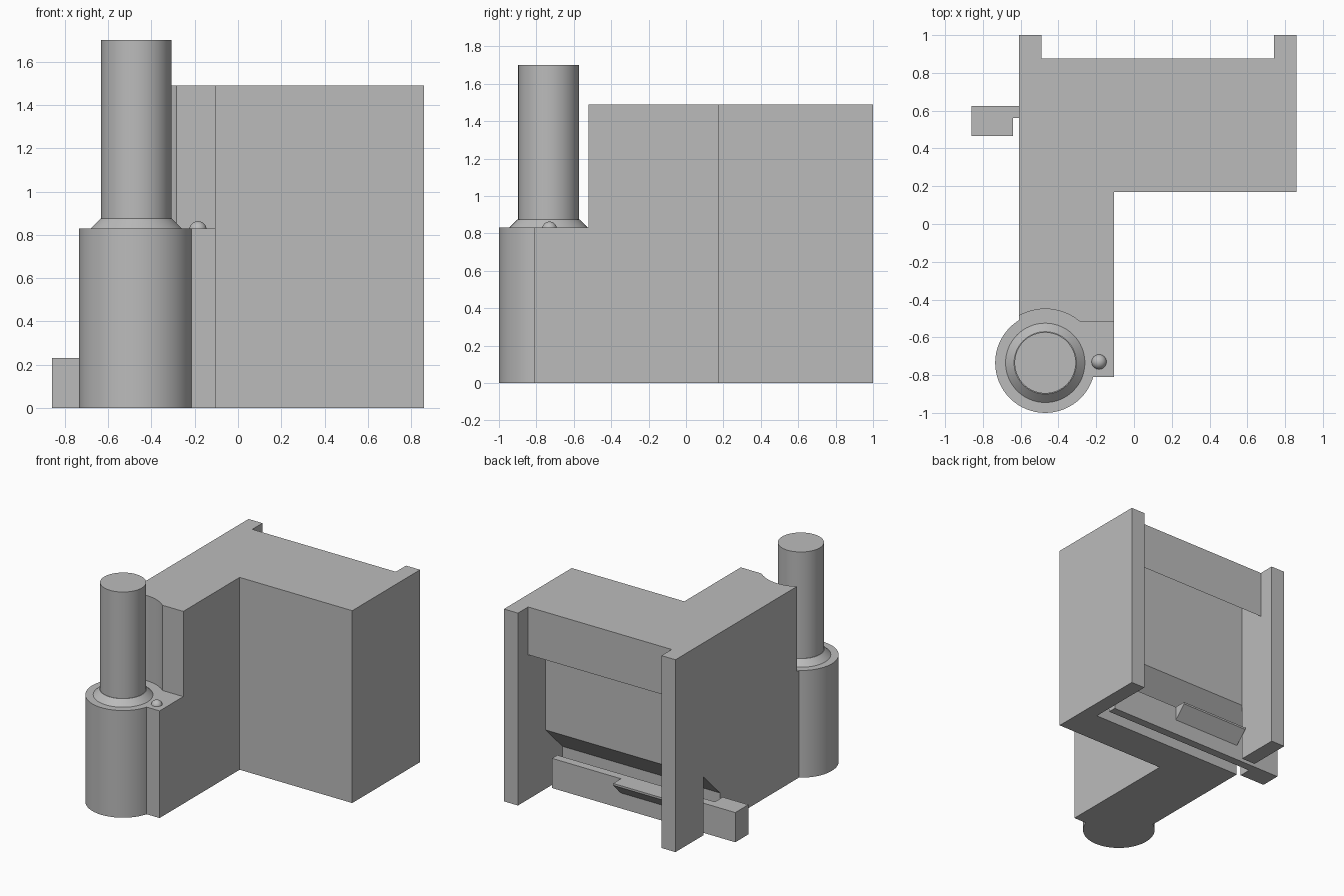
import bpy, bmesh, math
from mathutils import Vector

cube = bpy.data.objects.get("Cube")
if cube:
    bpy.data.objects.remove(cube, do_unlink=True)

grey = bpy.data.materials.new("plain_grey")
grey.use_nodes = True
grey.diffuse_color = (0.5, 0.5, 0.5, 1)
grey.node_tree.nodes["Principled BSDF"].inputs["Base Color"].default_value = (0.5, 0.5, 0.5, 1)


def add_object(name, bm):
    bmesh.ops.recalc_face_normals(bm, faces=bm.faces)
    mesh = bpy.data.meshes.new(name)
    bm.to_mesh(mesh)
    bm.free()
    mesh.materials.append(grey)
    obj = bpy.data.objects.new(name, mesh)
    bpy.context.collection.objects.link(obj)
    return obj


def prism(name, outline, low, high, axis="z"):
    """Extrude an xy outline along z, or a yz outline along x."""
    bm = bmesh.new()
    place = (lambda a, b: (a, b, low)) if axis == "z" else (lambda a, b: (low, a, b))
    face = bm.faces.new([bm.verts.new(place(a, b)) for a, b in outline])
    grown = bmesh.ops.extrude_face_region(bm, geom=[face])["geom"]
    step = Vector((0, 0, high - low)) if axis == "z" else Vector((high - low, 0, 0))
    bmesh.ops.translate(bm, vec=step, verts=[v for v in grown if isinstance(v, bmesh.types.BMVert)])
    return add_object(name, bm)


def box(name, x, y, z):
    return prism(name, [(x[0], y[0]), (x[1], y[0]), (x[1], y[1]), (x[0], y[1])], *z)


def cone(name, center, r_low, r_high, low, high):
    bm = bmesh.new()
    bmesh.ops.create_cone(bm, cap_ends=True, segments=64, radius1=r_low, radius2=r_high, depth=high - low)
    bmesh.ops.translate(bm, vec=(*center, (low + high) / 2), verts=bm.verts)
    return add_object(name, bm)


def combine(target, tool, operation):
    mod = target.modifiers.new(operation.lower(), "BOOLEAN")
    mod.operation, mod.solver, mod.object = operation, "EXACT", tool
    bpy.context.view_layer.objects.active = target
    bpy.ops.object.modifier_apply(modifier=mod.name)
    bpy.data.objects.remove(tool, do_unlink=True)


def smooth(obj):
    bpy.ops.object.select_all(action="DESELECT")
    obj.select_set(True)
    bpy.context.view_layer.objects.active = obj
    bpy.ops.object.shade_smooth_by_angle(angle=math.radians(25))


LEFT, RIGHT, ARM, TOP, STEP = -0.61, 0.86, -0.105, 1.49, 0.83
POST = (-0.47, -0.735)

# L-shaped housing with a lower step at the end of its arm
housing = prism("housing", [(LEFT, -0.81), (ARM, -0.81), (ARM, 0.17), (RIGHT, 0.17),
                            (RIGHT, 1), (LEFT, 1)], 0, TOP)
combine(housing, box("step_cutter", (-1, 0.2), (-1.2, -0.52), (STEP, 2)), "DIFFERENCE")
combine(housing, cone("arc_cutter", POST, 0.285, 0.285, STEP, 2), "DIFFERENCE")
combine(housing, cone("post_base", POST, 0.265, 0.265, 0, STEP), "UNION")

# Rear recess between two side rails, and the slider slot through one rail
slot = [(0.455, -0.1), (0.66, -0.1), (0.66, 0.455), (0.455, 0.25)]
recess = [slot[0], (1.1, -0.1), (1.1, 1.6), (0.875, 1.6), (0.875, 1.12),
          (0.66, 1.335), slot[2], slot[3]]
combine(housing, prism("recess_cutter", recess, -0.49, 0.74, "x"), "DIFFERENCE")
combine(housing, prism("slot_cutter", slot, -0.7, -0.45, "x"), "DIFFERENCE")
smooth(housing)

# Post with a conical collar, and a small dome beside it
smooth(cone("post_collar", POST, 0.21, 0.165, STEP, 0.875))
smooth(cone("post", POST, 0.162, 0.162, STEP, 1.7))

bm = bmesh.new()
bmesh.ops.create_uvsphere(bm, u_segments=32, v_segments=16, radius=0.04)
bmesh.ops.translate(bm, vec=(-0.185, -0.73, STEP - 0.007), verts=bm.verts)
smooth(add_object("dome_button", bm))

# Slider: long bar, outer handle and wedge lug
box("slider_bar", (-0.64, 0.71), (0.56, 0.625), (0, 0.23))
box("slider_handle", (-0.86, -0.64), (0.465, 0.625), (0, 0.23))
prism("slider_lug", [(0.625, 0.12), (0.72, 0.215), (0.72, 0.23), (0.625, 0.23)], -0.47, 0.12, "x")
